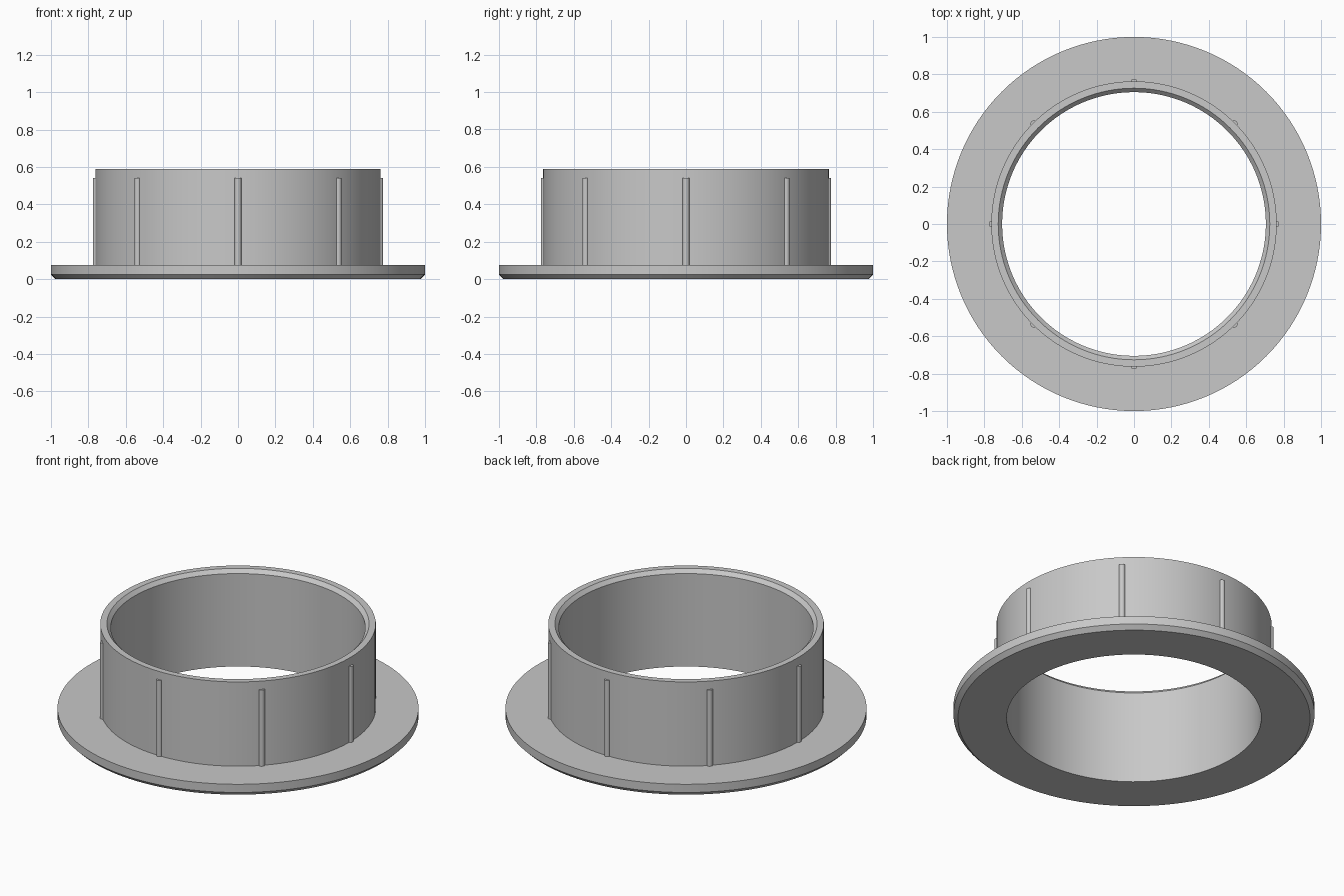
import bpy, bmesh, math
from mathutils import Matrix

cube = bpy.data.objects.get("Cube")
if cube:
    bpy.data.objects.remove(cube, do_unlink=True)

SEGMENTS = 128
RIB_COUNT = 8

grey = bpy.data.materials.new("light grey plastic")
grey.use_nodes = True
colour = (0.58, 0.58, 0.58, 1)
grey.diffuse_color = colour
grey.node_tree.nodes["Principled BSDF"].inputs["Base Color"].default_value = colour


def add_object(name, bm):
    bmesh.ops.recalc_face_normals(bm, faces=bm.faces)
    mesh = bpy.data.meshes.new(name)
    bm.to_mesh(mesh)
    bm.free()
    mesh.materials.append(grey)
    obj = bpy.data.objects.new(name, mesh)
    bpy.context.collection.objects.link(obj)
    bpy.ops.object.select_all(action="DESELECT")
    obj.select_set(True)
    bpy.context.view_layer.objects.active = obj
    bpy.ops.object.shade_smooth_by_angle(angle=math.radians(30))
    return obj


# Flanged collar: closed (radius, height) profile turned about z
profile = [(0.705, 0), (0.975, 0), (1, 0.025), (1, 0.075), (0.763, 0.075),
           (0.763, 0.59), (0.726, 0.59), (0.705, 0.568)]
bm = bmesh.new()
points = [bm.verts.new((r, 0, z)) for r, z in profile]
edges = [bm.edges.new((a, b)) for a, b in zip(points, points[1:] + points[:1])]
bmesh.ops.spin(bm, geom=points + edges, cent=(0, 0, 0), axis=(0, 0, 1),
               angle=math.tau, steps=SEGMENTS, use_merge=True)
bmesh.ops.remove_doubles(bm, verts=bm.verts, dist=0.0001)
add_object("flanged_collar", bm)

# Slim round grip ribs, half sunk into the collar wall
bottom, top = 0.07, 0.54
bm = bmesh.new()
for i in range(RIB_COUNT):
    place = (Matrix.Rotation(math.tau * i / RIB_COUNT, 4, "Z")
             @ Matrix.Translation((0.758, 0, (bottom + top) / 2)))
    bmesh.ops.create_cone(bm, cap_ends=True, segments=24, radius1=0.018,
                          radius2=0.018, depth=top - bottom, matrix=place)
add_object("grip_ribs", bm)
